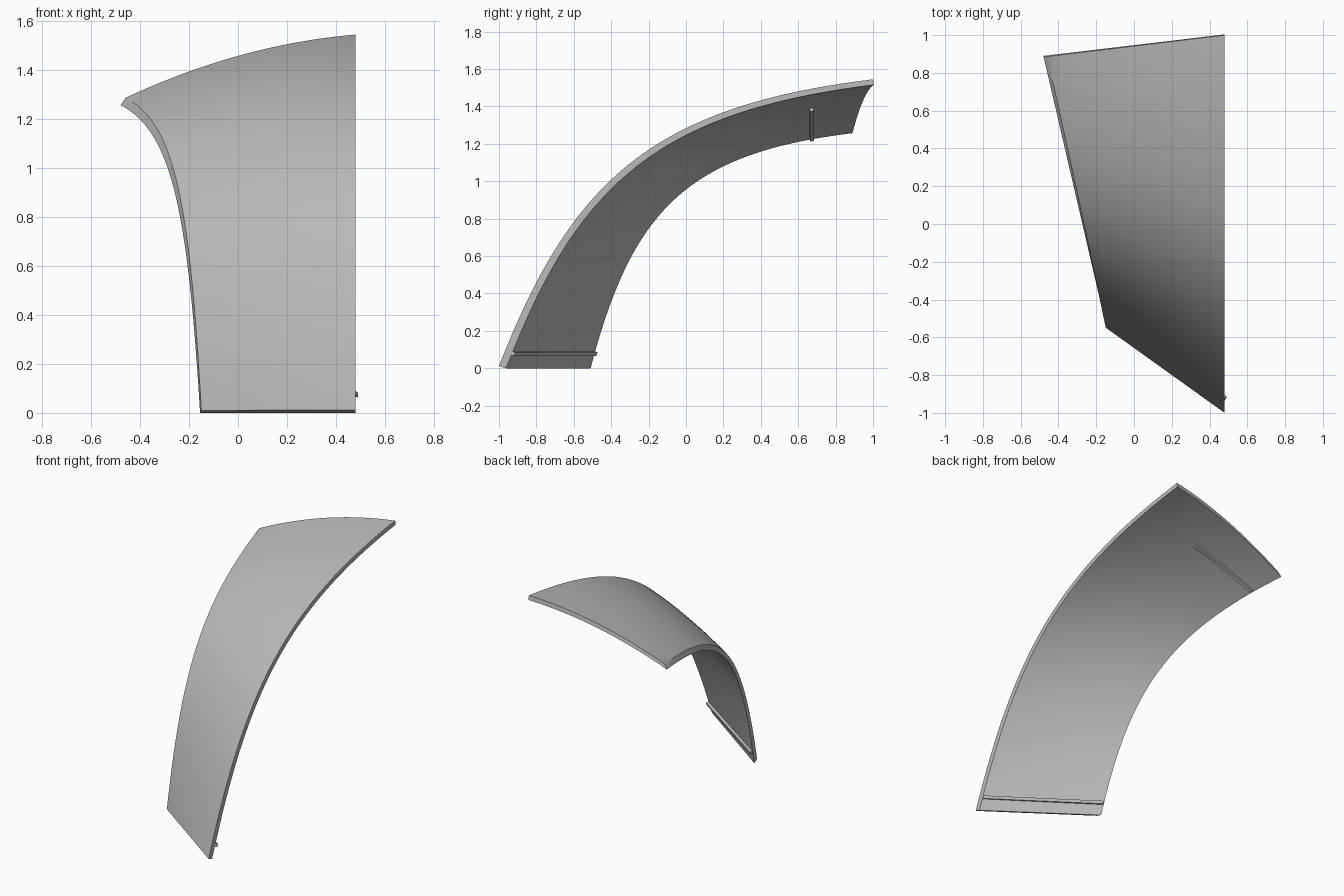
import bpy
from mathutils import Vector

cube = bpy.data.objects.get("Cube")
if cube:
    bpy.data.objects.remove(cube)

GREY = (0.5, 0.5, 0.5, 1)
mat = bpy.data.materials.new("plain grey")
mat.use_nodes = True
mat.diffuse_color = GREY
mat.node_tree.nodes["Principled BSDF"].inputs["Base Color"].default_value = GREY

# Side curves of the panel in the (y, z) plane
STRAIGHT_EDGE = [(-1, 0.012), (-0.62, 0.985), (-0.2, 1.4), (1, 1.545)]
SLANTED_EDGE = [(-0.51, 0), (-0.29, 0.84), (0, 1.15), (0.89, 1.257)]


def bezier(points, t):
    a, b, c, d = (Vector(p) for p in points)
    s = 1 - t
    pos = a * s**3 + b * (3 * s * s * t) + c * (3 * s * t * t) + d * t**3
    tan = (b - a) * s * s + (c - b) * (2 * s * t) + (d - c) * t * t
    return pos, tan.normalized()


def surface(u, t, outer):
    """Loft from the straight edge (u=0) to the slanted edge (u=1)."""
    thick = 0.04 - 0.01 * t
    p, d = bezier(STRAIGHT_EDGE, t)
    start = Vector((0.48, p.x, p.y))
    if not outer:
        start -= Vector((0, -d.y, d.x)) * thick
    p, d = bezier(SLANTED_EDGE, t)
    end = Vector((-0.155 - 0.232 * (p.x + 0.51), p.x, p.y))
    if outer:
        end += Vector((0.005 + 0.015 * t, -d.y * thick, d.x * thick))
    result = start.lerp(end, u)
    result.z += 0.045 * t * 4 * u * (1 - u)
    result.z = max(result.z, 0)
    return result


def make_object(name, verts, faces):
    mesh = bpy.data.meshes.new(name)
    mesh.from_pydata(verts, [], faces)
    mesh.materials.append(mat)
    obj = bpy.data.objects.new(name, mesh)
    bpy.context.collection.objects.link(obj)
    bpy.ops.object.select_all(action='DESELECT')
    obj.select_set(True)
    bpy.context.view_layer.objects.active = obj
    bpy.ops.object.mode_set(mode='EDIT')
    bpy.ops.mesh.select_all(action='SELECT')
    bpy.ops.mesh.normals_make_consistent(inside=False)
    bpy.ops.object.mode_set(mode='OBJECT')
    bpy.ops.object.shade_smooth_by_angle(angle=0.6)
    return obj


def sweep(name, rings):
    """Skin a row of closed rings and cap the ends with quads."""
    n = len(rings[0])
    verts = [p for ring in rings for p in ring]
    faces = [(r * n + i, r * n + (i + 1) % n, (r + 1) * n + (i + 1) % n, (r + 1) * n + i)
             for r in range(len(rings) - 1) for i in range(n)]
    for base in (0, (len(rings) - 1) * n):
        faces += [(base + i, base + i + 1, base + n - 2 - i, base + n - 1 - i)
                  for i in range(n // 2 - 1)]
    return make_object(name, verts, faces)


# Curved panel: each ring runs across the outer skin and back along the inner one
ACROSS, ALONG = 20, 48
sweep("curved_panel", [
    [surface(i / ACROSS, j / ALONG, True) for i in range(ACROSS + 1)] +
    [surface(i / ACROSS, j / ALONG, False) for i in reversed(range(ACROSS + 1))]
    for j in range(ALONG + 1)])


def rib(name, axis, level, u_start, u_end, steps=12):
    """Thin square bar on the inner skin, at a constant y or z."""
    rings = []
    for k in range(steps + 1):
        u = u_start + (u_end - u_start) * k / steps
        low, high = 0, 1
        for _ in range(30):
            t = (low + high) / 2
            if surface(u, t, False)[axis] < level:
                low = t
            else:
                high = t
        p = surface(u, t, False)
        along = (surface(u, t + 0.01, False) - p).normalized()
        across = surface(u + 0.01, t, False) - p
        inward = along.cross(across).normalized()
        if inward.y - inward.z < 0:
            inward.negate()
        rings.append([p + along * a * 0.01 + inward * h
                      for a, h in ((-1, -0.004), (1, -0.004), (1, 0.018), (-1, 0.018))])
    return sweep(name, rings)


# Ribs on the inner side
rib("lower_rib", 2, 0.08, 0, 0.995)
rib("upper_rib", 1, 0.67, 0.47, 0.985)
